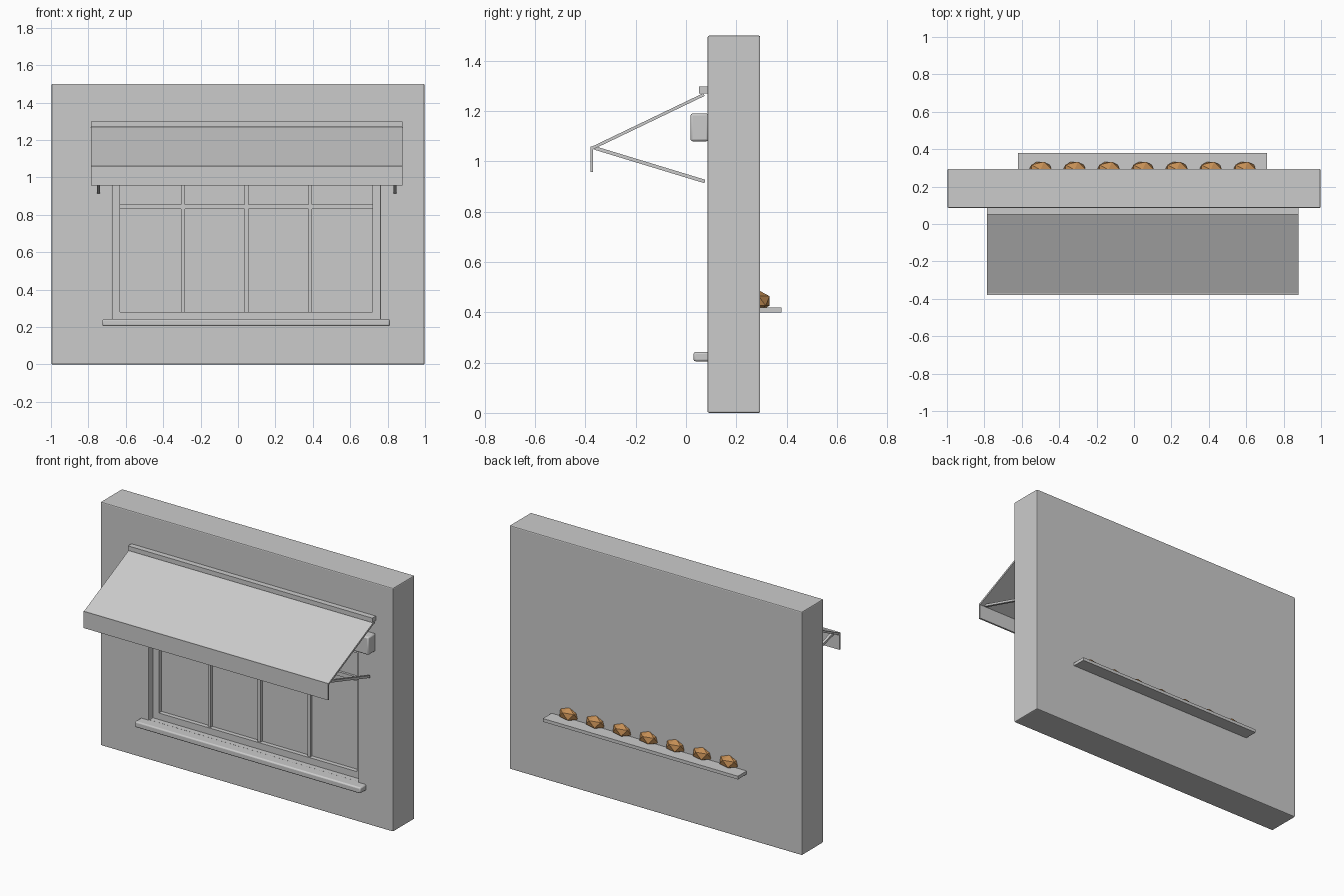
import bpy, math
from mathutils import Vector

if "Cube" in bpy.data.objects:
    bpy.data.objects.remove(bpy.data.objects["Cube"])

CX = 0.046  # centre line of the window and awning


def box(name, x, y, z, bevel=0.0, segments=2):
    """Box from (min, max) ranges, optionally with rounded edges."""
    lo, hi = zip(x, y, z)
    bpy.ops.mesh.primitive_cube_add(size=1, location=[(a + b) / 2 for a, b in zip(lo, hi)])
    o = bpy.context.object
    o.name = name
    o.scale = [b - a for a, b in zip(lo, hi)]
    bpy.ops.object.transform_apply(location=False, rotation=False, scale=True)
    if bevel:
        m = o.modifiers.new("bevel", 'BEVEL')
        m.width = bevel
        m.segments = segments
        m.limit_method = 'ANGLE'
        bpy.ops.object.shade_smooth_by_angle()
    return o


def slanted(name, x, p, q, thick):
    """Flat bar across an x range, running between two (y, z) points."""
    a, b = Vector((0, *p)), Vector((0, *q))
    d = b - a
    c = (a + b) / 2
    o = box(name, x, (-d.length / 2, d.length / 2), (-thick / 2, thick / 2))
    o.location = (o.location.x, c.y, c.z)
    o.rotation_euler.x = math.atan2(d.z, d.y)
    return o


# Wall with a window recess
wall = box("wall", (-0.997, 0.997), (0.086, 0.295), (0, 1.5))
cutter = box("recess_cutter", (-0.67, 0.76), (0.0, 0.19), (0.24, 1.05))
cutter.hide_render = True
cutter.hide_set(True)
cut = wall.modifiers.new("recess", 'BOOLEAN')
cut.operation = 'DIFFERENCE'
cut.object = cutter
cut.solver = 'EXACT'
bev = wall.modifiers.new("bevel", 'BEVEL')
bev.width = 0.006
bev.segments = 2
bev.limit_method = 'ANGLE'

# Window frame, glazing bars and glass
fy = (0.13, 0.19)
box("frame_left", (-0.67, -0.63), fy, (0.24, 1.05))
box("frame_right", (0.72, 0.76), fy, (0.24, 1.05))
box("frame_bottom", (-0.63, 0.72), fy, (0.24, 0.28))
box("frame_top", (-0.63, 0.72), fy, (1.01, 1.05))
for i in (-1, 0, 1):
    x = CX + i * 0.34
    box("mullion", (x - 0.01, x + 0.01), (0.14, 0.18), (0.28, 1.01))
box("transom", (-0.63, 0.72), (0.142, 0.178), (0.83, 0.855))
box("glass", (-0.63, 0.72), (0.157, 0.165), (0.28, 1.01))

# Sill and sign fascia
box("window_sill", (-0.725, 0.812), (0.03, 0.10), (0.205, 0.242), 0.008)
box("sign_board", (CX - 0.83, CX + 0.83), (0.018, 0.09), (1.08, 1.19), 0.008)

# Awning: wall bar, sloped canopy, hanging valance and support arms
span = (CX - 0.833, CX + 0.833)
box("awning_bar", span, (0.052, 0.088), (1.27, 1.298))
slanted("awning_canopy", span, (-0.372, 1.053), (0.072, 1.266), 0.012)
box("awning_valance", span, (-0.38, -0.369), (0.957, 1.06))
for s in (-1, 1):
    x = CX + s * 0.793
    slanted("awning_arm", (x - 0.008, x + 0.008), (-0.362, 1.053), (0.075, 0.92), 0.014)

# Shelf at the back with a row of loaves
box("shelf", (-0.62, 0.71), (0.20, 0.38), (0.40, 0.42))
crust = bpy.data.materials.new("crust")
crust.diffuse_color = (0.55, 0.27, 0.09, 1)
crust.use_nodes = True
crust.node_tree.nodes["Principled BSDF"].inputs["Base Color"].default_value = crust.diffuse_color
for i in range(7):
    bpy.ops.mesh.primitive_ico_sphere_add(subdivisions=1, radius=1,
                                          location=(CX + (i - 3) * 0.182, 0.29, 0.445))
    loaf = bpy.context.object
    loaf.name = "loaf"
    loaf.scale = (0.068, 0.05, 0.042)
    loaf.data.materials.append(crust)
